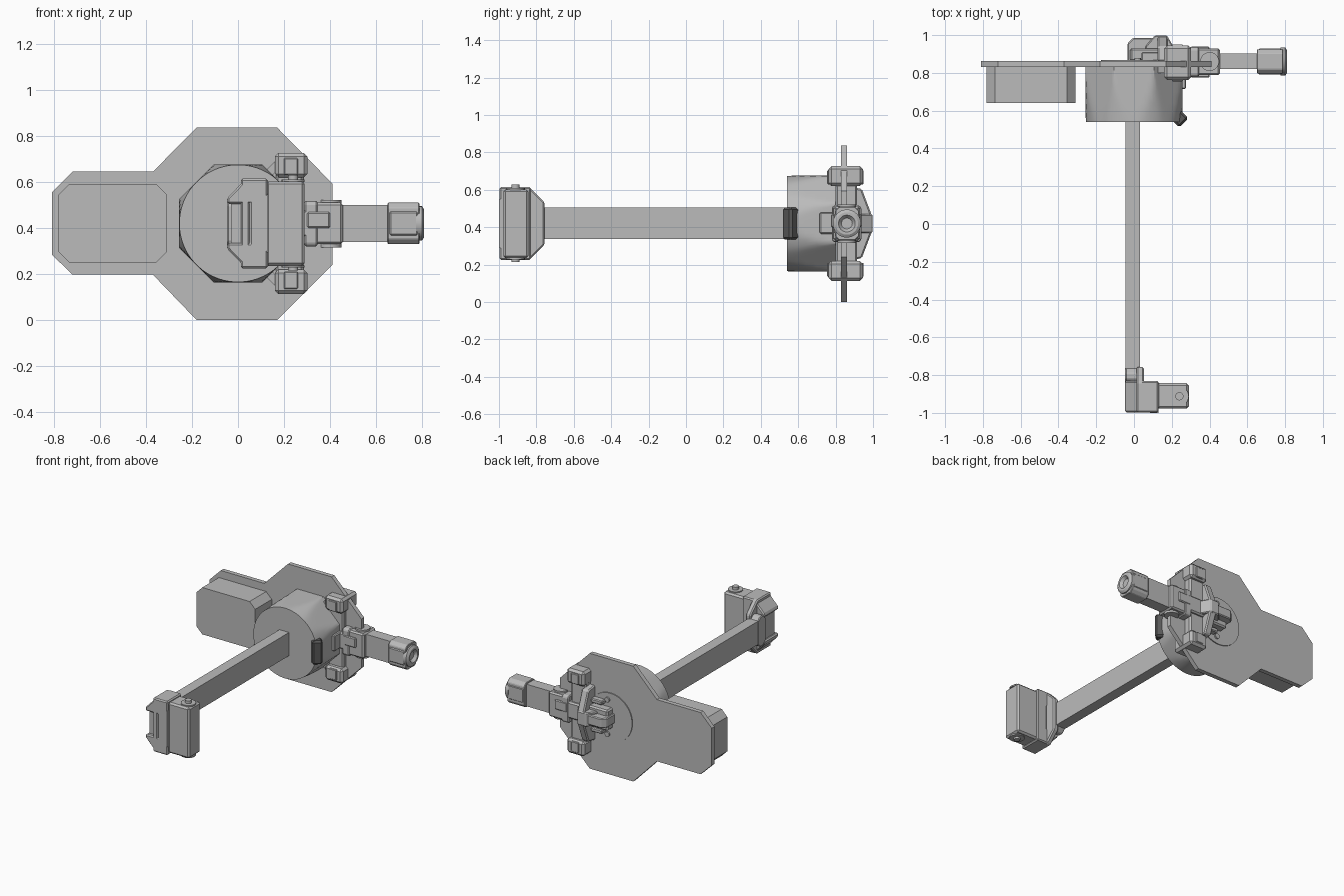
import bpy, bmesh, math
from mathutils import Matrix, Vector

old = bpy.data.objects.get("Cube")
if old:
    bpy.data.objects.remove(old)


def material(name, value):
    m = bpy.data.materials.new(name)
    m.use_nodes = True
    c = (value, value, value, 1)
    m.diffuse_color = c
    m.node_tree.nodes["Principled BSDF"].inputs["Base Color"].default_value = c
    return m


GREY = material("plain_grey", 0.5)
DARK = material("dark_grey", 0.1)
CZ = 0.42   # height of the main axis
CY = 0.86   # depth of the side tube axis


def finish(name, bm, mat=GREY, bevel=0, smooth=False):
    bmesh.ops.recalc_face_normals(bm, faces=bm.faces)
    me = bpy.data.meshes.new(name)
    bm.to_mesh(me)
    bm.free()
    ob = bpy.data.objects.new(name, me)
    bpy.context.collection.objects.link(ob)
    me.materials.append(mat)
    if bevel:
        mod = ob.modifiers.new("edge_bevel", 'BEVEL')
        mod.width = bevel
        mod.segments = 1
        mod.limit_method = 'ANGLE'
    if smooth:
        bpy.ops.object.select_all(action='DESELECT')
        ob.select_set(True)
        bpy.context.view_layer.objects.active = ob
        bpy.ops.object.shade_smooth_by_angle(angle=math.radians(30))
    return ob


def place(axis, a, b, t):
    return {'x': (t, a, b), 'y': (a, t, b), 'z': (a, b, t)}[axis]


def prism(name, pts, axis, lo, hi, bevel=0, smooth=False):
    """Extrude a 2D outline along an axis."""
    bm = bmesh.new()
    f = bm.faces.new([bm.verts.new(place(axis, a, b, lo)) for a, b in pts])
    ext = bmesh.ops.extrude_face_region(bm, geom=[f])
    move = Vector(place(axis, 0, 0, hi - lo))
    bmesh.ops.translate(bm, vec=move, verts=[v for v in ext["geom"] if isinstance(v, bmesh.types.BMVert)])
    return finish(name, bm, bevel=bevel, smooth=smooth)


def box(name, x, y, z, bevel=0):
    return prism(name, [(x[0], y[0]), (x[1], y[0]), (x[1], y[1]), (x[0], y[1])], 'z', z[0], z[1], bevel)


def cut_rect(a0, a1, b0, b1, c):
    """Rectangle with chamfered corners."""
    return [(a0 + c, b0), (a1 - c, b0), (a1, b0 + c), (a1, b1 - c),
            (a1 - c, b1), (a0 + c, b1), (a0, b1 - c), (a0, b0 + c)]


def lathe(name, profile, axis, a, b, n=32, radius=None):
    """Rings of (radius, position) around an axis, capped at both ends."""
    bm = bmesh.new()
    rings = []
    for r, t in profile:
        ring = []
        for i in range(n):
            th = 2 * math.pi * i / n
            rr = radius(th, r) if radius else r
            ring.append(bm.verts.new(place(axis, a + rr * math.cos(th), b + rr * math.sin(th), t)))
        rings.append(ring)
    for p, q in zip(rings, rings[1:]):
        for i in range(n):
            j = (i + 1) % n
            bm.faces.new((p[i], p[j], q[j], q[i]))
    bm.faces.new(rings[0])
    bm.faces.new(rings[-1])
    return finish(name, bm, smooth=True)


# Back plate with side wing
prism("back_plate", [(-.18, .837), (.17, .837), (.41, .594), (.41, .24), (.17, 0), (-.18, 0),
                     (-.37, .197), (-.72, .197), (-.81, .285), (-.81, .555), (-.72, .645),
                     (-.37, .645)], 'y', .83, .862)
prism("side_case", cut_rect(-.78, -.31, .25, .59, .045), 'y', .64, .832)


# Drum: an octagon whose front is turned down to a circle
def octagon(th, r):
    step = math.pi / 4
    off = (th + step / 2) % step - step / 2
    return min(r, .256 / math.cos(off))


lathe("drum", [(.255, .54), (.26, .59), (.265, .64), (.271, .70), (.28, .76), (.28, .832)],
      'y', 0, CZ, 96, octagon)
lathe("rear_disc", [(.175, .86), (.175, .869)], 'y', 0, CZ, 48)
for k, s in (("upper", 1), ("lower", -1)):
    lathe(k + "_disc_peg", [(.018, .86), (.018, .88)], 'y', .02, CZ + s * .125, 12)

# Long arm
box("long_arm", (-.045, .032), (-.78, .545), (.338, .507))

# Arm end bracket
prism("end_bracket", [(-.997, .615), (-.837, .615), (-.757, .535), (-.757, .305),
                      (-.837, .225), (-.997, .225)], 'x', .012, .052, .008)
prism("end_bracket_socket", cut_rect(-.85, -.757, .31, .53, .03), 'x', -.047, .05, .006)
prism("end_clamp", [(.13, .615), (.035, .615), (-.047, .53), (-.047, .505), (.05, .505),
                    (.05, .335), (-.047, .335), (-.047, .31), (.035, .225), (.13, .225)],
      'y', -.997, -.83, .008)
box("end_clamp_insert", (-.03, .06), (-.97, -.84), (.33, .51))
prism("end_clamp_face", [(.13, .55), (.085, .49), (.085, .35), (.13, .29)], 'y', -1, -.98)
box("end_block", (.12, .29), (-.977, -.842), (.235, .603), .012)
lathe("end_pin", [(.022, .215), (.022, .63)], 'z', .24, -.912, 16)
for k, z in (("lower", .228), ("upper", .6)):
    lathe(k + "_end_washer", [(.05, z), (.05, z + .01)], 'z', .24, -.912, 24)

# Hinge post through the plate edge
box("hinge_post", (.165, .285), (.80, .915), (.2, .65), .01)
for k, s in (("upper", 1), ("lower", -1)):
    def zz(a, b):
        return sorted((CZ + s * a, CZ + s * b))
    box(k + "_knuckle", (.16, .302), (.762, .945), zz(.20, .307), .016)
    box(k + "_knuckle_rib", (.2, .26), (.755, .95), zz(.21, .285), .004)
    prism(k + "_link", [(.12, CZ + s * .23), (.17, CZ + s * .28), (.17, CZ + s * .23),
                        (.13, CZ + s * .19)], 'y', .80, .85)
    box(k + "_rear_tab", (.04, .13), (.862, .91), zz(.09, .12), .006)
box("front_catch", (.235, .275), (.715, .81), (.365, .48), .006)
box("post_cross_piece", (.14, .31), (.78, .935), (.36, .48), .01)

# Rear wing and latch
prism("rear_wing", [(.86, .62), (.94, .605), (.995, .46), (.995, .38), (.94, .235), (.86, .22)],
      'x', .125, .18, .008)
prism("rear_wing_hub", [(.06, .94), (.11, .998), (.175, .998), (.22, .92), (.22, .87), (.06, .87)],
      'z', .37, .47, .006)
prism("rear_latch", [(-.035, .86), (-.035, .955), (-.005, .985), (.13, .985), (.13, .86)],
      'z', .385, .455, .006)
box("rear_latch_base", (-.02, .15), (.86, .93), (.345, .495), .01)

# Side tube and its bracket
prism("tube_bracket", cut_rect(.78, .937, .32, .518, .012), 'x', .29, .345, .006)
box("tube_socket", (.33, .456), (.788, .93), (.33, .51), .01)
box("bracket_strap", (.30, .40), (.775, .94), (.40, .47), .006)
lathe("bracket_pin", [(.05, .315), (.05, .522)], 'z', .40, CY, 24)
box("side_tube", (.44, .66), (.82, .903), (.34, .50))
prism("tube_head", cut_rect(.797, .925, .33, .51, .022), 'x', .65, .79, .004)
for k, s in (("front", -1), ("rear", 1)):
    box(k + "_head_strip", (.655, .785), sorted((CY + s * .05, CY + s * .069)), (.365, .475), .012)

# Open ring at the tube end
lathe("tube_end_ring", [(.025, .775), (.075, .775), (.075, .80), (.06, .81), (.045, .81),
                        (.025, .785)], 'x', CY, CZ, 32)

# Dark angled sensor on the drum edge
bm = bmesh.new()
bmesh.ops.create_cube(bm, size=1, matrix=Matrix.Translation((.238, .562, CZ))
                      @ Matrix.Rotation(math.radians(-45), 4, 'Z')
                      @ Matrix.Diagonal((.075, .07, .172, 1)))
finish("sensor", bm, DARK, bevel=.012)
